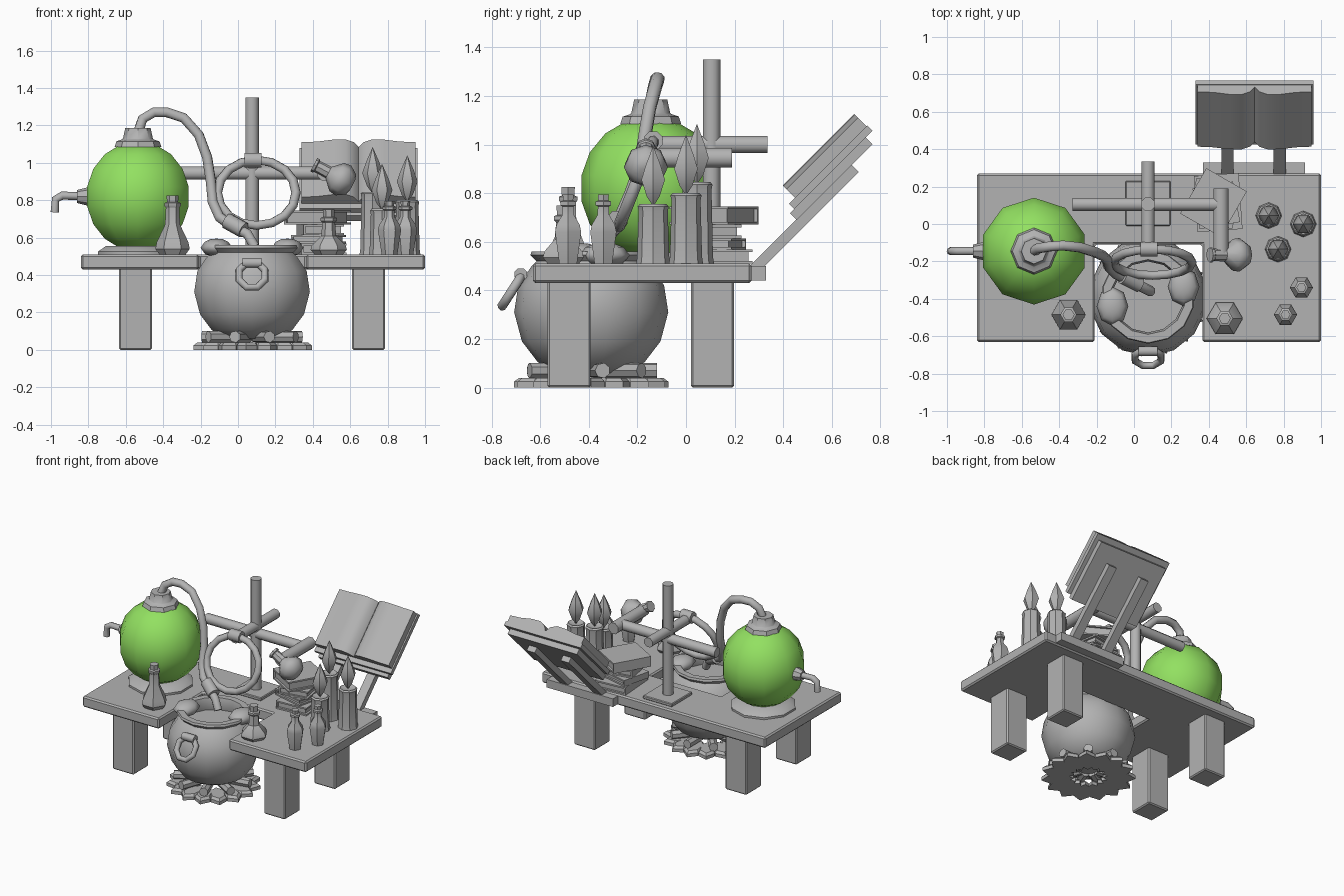
import bpy, bmesh, math
from mathutils import Vector, Matrix

if "Cube" in bpy.data.objects:
    bpy.data.objects.remove(bpy.data.objects["Cube"])

def material(name, rgb):
    m = bpy.data.materials.new(name)
    m.diffuse_color = (*rgb, 1)
    m.use_nodes = True
    m.node_tree.nodes["Principled BSDF"].inputs["Base Color"].default_value = m.diffuse_color
    return m

GREY = material("grey", (0.45, 0.45, 0.45))
GREEN = material("green", (0.29, 0.75, 0.12))

def add(name, bm, mat=GREY, matrix=None, angle=40):
    bmesh.ops.recalc_face_normals(bm, faces=bm.faces)
    me = bpy.data.meshes.new(name)
    bm.to_mesh(me)
    bm.free()
    me.shade_smooth()
    me.set_sharp_from_angle(angle=math.radians(angle))
    me.materials.append(mat)
    ob = bpy.data.objects.new(name, me)
    bpy.context.collection.objects.link(ob)
    if matrix:
        ob.matrix_world = matrix
    return ob

def box(name, x, y, z, bevel=0.0, matrix=None):
    """Box between the given (min, max) ranges."""
    bm = bmesh.new()
    bmesh.ops.create_cube(bm, size=1)
    for v in bm.verts:
        v.co = [(r[0] + r[1]) / 2 + c * (r[1] - r[0]) for c, r in zip(v.co, (x, y, z))]
    if bevel:
        bmesh.ops.bevel(bm, geom=bm.edges[:], offset=bevel, segments=1, affect='EDGES')
    return add(name, bm, matrix=matrix, angle=25)

def lathe(name, profile, loc=(0, 0, 0), sides=8, mat=GREY, phase=0.0, direction=(0, 0, 1), scale=(1, 1, 1), angle=40):
    """Revolve (radius, height) points about an axis; zero radius closes a tip."""
    bm = bmesh.new()
    rings = []
    for r, z in profile:
        n = 1 if r == 0 else sides
        rings.append([bm.verts.new((r * math.cos(phase + math.tau * i / sides),
                                    r * math.sin(phase + math.tau * i / sides), z)) for i in range(n)])
    for a, b in zip(rings, rings[1:]):
        for i in range(sides):
            j = (i + 1) % sides
            quad = [a[i % len(a)], a[j % len(a)], b[j % len(b)], b[i % len(b)]]
            bm.faces.new(list(dict.fromkeys(quad)))
    for ring in (rings[0], rings[-1]):
        if len(ring) > 1:
            bm.faces.new(ring)
    rot = Vector(direction).to_track_quat('Z', 'Y').to_matrix().to_4x4()
    return add(name, bm, mat, Matrix.Translation(loc) @ rot @ Matrix.Diagonal((*scale, 1)), angle)

def rod(name, a, b, r, sides=8):
    a, b = Vector(a), Vector(b)
    return lathe(name, [(r, 0), (r, (b - a).length)], a, sides, direction=b - a, phase=math.pi / sides, angle=50)

def pipe(name, pts, r, closed=False):
    cu = bpy.data.curves.new(name, 'CURVE')
    cu.dimensions, cu.bevel_depth, cu.bevel_resolution, cu.use_fill_caps = '3D', r, 2, True
    sp = cu.splines.new('POLY')
    sp.points.add(len(pts) - 1)
    for p, co in zip(sp.points, pts):
        p.co = (*co, 1)
    sp.use_cyclic_u = closed
    tmp = bpy.data.objects.new(name, cu)
    bpy.context.collection.objects.link(tmp)
    bpy.context.view_layer.update()
    bm = bmesh.new()
    me = bpy.data.meshes.new_from_object(tmp.evaluated_get(bpy.context.evaluated_depsgraph_get()))
    bm.from_mesh(me)
    bpy.data.objects.remove(tmp)
    return add(name, bm, angle=50)

# U-shaped table top and legs
bm = bmesh.new()
outline = [(-.84, -.63), (-.21, -.63), (-.21, -.11), (.365, -.11), (.365, -.63), (1, -.63), (1, .27), (-.84, .27)]
face = bm.faces.new([bm.verts.new((x, y, .43)) for x, y in outline])
up = bmesh.ops.extrude_face_region(bm, geom=[face])['geom']
bmesh.ops.translate(bm, vec=(0, 0, .08), verts=[g for g in up if isinstance(g, bmesh.types.BMVert)])
bmesh.ops.recalc_face_normals(bm, faces=bm.faces)
bmesh.ops.bevel(bm, geom=bm.edges[:], offset=.01, segments=1, affect='EDGES')
add("table_top", bm, angle=25)
for x in (-.635, .61):
    for y in (-.57, .02):
        box("table_leg", (x, x + .175), (y, y + .178), (0, .44), .008)

# Boiler: green vessel, foot, cap, spout
bx, by = -.535, -.145
ball = [(.29 * math.sin(math.radians(a)), .82 - .295 * math.cos(math.radians(a))) for a in range(20, 161, 20)]
lathe("boiler_vessel", ball, (bx, by, 0), 10, GREEN, math.pi / 2, angle=45)
lathe("boiler_foot", [(.225, .51), (.225, .525), (.18, .555)], (bx, by, 0), 10, phase=math.pi / 2)
lathe("boiler_cap", [(.125, 1.085), (.115, 1.115), (.085, 1.125), (.08, 1.13), (.068, 1.185), (.04, 1.185)], (bx, by, 0))
lathe("spout_flange", [(.05, 0), (.035, .06)], (-.8, by, .82), direction=(-1, 0, 0))
pipe("spout", [(-.79, by, .82), (-.94, by, .825), (-.975, by, .805), (-.98, by, .735)], .022)

# Feed pipe, coil ring and collars
pipe("feed_pipe", [(-.535, -.145, 1.16), (-.51, -.13, 1.235), (-.45, -.12, 1.27), (-.38, -.115, 1.27), (-.29, -.125, 1.24),
                   (-.21, -.15, 1.15), (-.165, -.17, 1.03), (-.145, -.19, .9), (-.135, -.23, .79), (-.1, -.265, .71),
                   (-.03, -.3, .66), (.05, -.34, .62), (.09, -.36, .55)], .028)
ring = [(.1 + .21 * math.cos(t), -.205 + .07 * math.sin(t), .84 + .175 * math.sin(t))
        for t in [math.tau * i / 16 for i in range(16)]]
pipe("coil_ring", ring, .025, True)
rod("top_collar", (.035, -.135, 1.015), (.125, -.135, 1.015), .042)
rod("bottom_collar", (-.06, -.28, .69), (.03, -.325, .64), .044)

# Clamp stand
sx, sy = .075, .105
box("stand_base", (-.045, .195), (-.01, .23), (.51, .535), .005)
rod("stand_post", (sx, sy, .51), (sx, sy, 1.35), .039)
rod("cross_bar", (-.33, sy, .945), (.47, sy, .945), .037)
rod("ring_bar", (sx, -.15, 1), (sx, .335, 1), .037)
rod("flask_bar", (.465, -.17, .945), (.465, .19, .945), .043)
lathe("held_flask", [(.04, 0), (.04, .015), (.033, .02), (.035, .09), (.085, .14), (.09, .18), (.06, .225), (.03, .235)],
      (.405, -.165, .99), direction=(.88, 0, -.47))

# Cauldron with liquid, rim foam and ring handle
cx, cy = .075, -.39
lathe("cauldron", [(.13, .06), (.22, .105), (.285, .19), (.317, .31), (.3, .42), (.245, .5), (.225, .52), (.25, .545),
                   (.245, .56), (.2, .56), (.19, .52), (.2, .47), (0, .47)], (cx, cy, 0), 14, phase=math.pi / 14)
blob = [(0, -1), (.7, -.7), (1, 0), (.75, .65), (.4, .93), (0, 1)]
for x, y in ((-.115, -.44), (.265, -.335)):
    lathe("rim_foam", blob, (x, y, .545), scale=(.085, .105, .05), angle=60)
hring = [(cx + .075 * math.cos(t), -.715 + .045 * math.sin(t), .4 + .07 * math.sin(t))
         for t in [math.tau * (i + .5) / 8 for i in range(8)]]
pipe("ring_handle", hring, .02, True)
rod("handle_bracket", (cx - .05, -.68, .465), (cx + .05, -.68, .465), .028)

# Fire pit: flat stones and radial logs
for i in range(15):
    t = math.tau * i / 15
    d = Vector((math.cos(t), math.sin(t), 0))
    stone = lathe("hearth_stone", [(1, 0), (1, .6), (.8, 1)], sides=6, angle=20)
    stone.matrix_world = (Matrix.Translation(Vector((cx, cy, 0)) + d * .21) @ Matrix.Rotation(t, 4, 'Z')
                          @ Matrix.Diagonal((.11, .062, .04, 1)))
for i in range(9):
    t = math.tau * (i + .25) / 9
    d = Vector((math.cos(t), math.sin(t), 0))
    c = Vector((cx, cy, .07))
    rod("fire_log", c + d * .06, c + d * .27, .032, 7)

# Candles with flames
for x, y, h in ((.72, .045, .845), (.905, .0, .8), (.77, -.135, .755)):
    lathe("candle", [(.07, .51), (.066, .54), (.06, h - .03), (.064, h - .01), (.055, h), (.03, h - .01)], (x, y, 0))
    lathe("flame", [(0, 0), (.03, .04), (.056, .11), (.035, .17), (0, .25)], (x, y, h - .01), 6)

# Bottles: (radius, height) profiles
def bottle(name, x, y, prof):
    lathe(name, prof, (x, y, .51), 6, angle=35)
bottle("conical_flask", -.35, -.485, [(.07, 0), (.092, .03), (.085, .065), (.04, .16), (.036, .25), (.044, .26), (.044, .275),
                                      (.03, .28), (.032, .315)])
bottle("squat_flask", .485, -.505, [(.075, 0), (.097, .025), (.09, .05), (.04, .1), (.034, .17), (.045, .18), (.045, .195),
                                    (.03, .2), (.032, .24)])
for x, y in ((.895, -.34), (.81, -.485)):
    bottle("vial", x, y, [(.042, 0), (.045, .02), (.062, .13), (.055, .16), (.028, .2), (.026, .235), (.037, .24),
                          (.037, .255), (.024, .26), (.026, .285)])

# Stack of closed books: two covers round a page block
for z, h, w, d, turn, x, y in ((.51, .058, .24, .3, 4, .45, .115), (.568, .046, .25, .22, -14, .43, .11),
                               (.614, .056, .22, .22, 10, .44, .1), (.67, .075, .25, .28, -30, .425, .115)):
    m = Matrix.Translation((x, y, z)) @ Matrix.Rotation(math.radians(turn), 4, 'Z')
    c = .011
    box("book_cover", (-w / 2, w / 2), (-d / 2, d / 2), (0, c), matrix=m)
    box("book_cover", (-w / 2, w / 2), (-d / 2, d / 2), (h - c, h), matrix=m)
    box("book_spine", (-w / 2, c - w / 2), (-d / 2, d / 2), (c, h - c), matrix=m)
    box("book_pages", (c - w / 2, w / 2 - .015), (.015 - d / 2, d / 2 - .015), (c, h - c), matrix=m)

# Reading stand tilted 45 degrees, with an open book
tilt = Matrix.Rotation(math.radians(45), 4, 'X')
box("stand_ledge", (.37, .915), (.265, .33), (.44, .5))
for x in (.5, .78):
    box("stand_arm", (x - .033, x + .033), (.54, 1.13), (.125, .168), matrix=tilt)
box("stand_board", (.36, .93), (.81, 1.25), (.165, .205), matrix=tilt)
box("open_cover", (.33, .96), (.835, 1.29), (.205, .235), matrix=tilt)
bm = bmesh.new()
half = [(0, .25), (.025, .285), (.07, .306), (.14, .304), (.22, .29), (.305, .285)]
top = [(-x, n) for x, n in reversed(half)] + half[1:]
face = bm.faces.new([bm.verts.new((.645 + x, .87, n)) for x, n in top + [(.305, .235), (-.305, .235)]])
up = bmesh.ops.extrude_face_region(bm, geom=[face])['geom']
bmesh.ops.translate(bm, vec=(0, .415, 0), verts=[g for g in up if isinstance(g, bmesh.types.BMVert)])
add("open_pages", bm, matrix=tilt)
